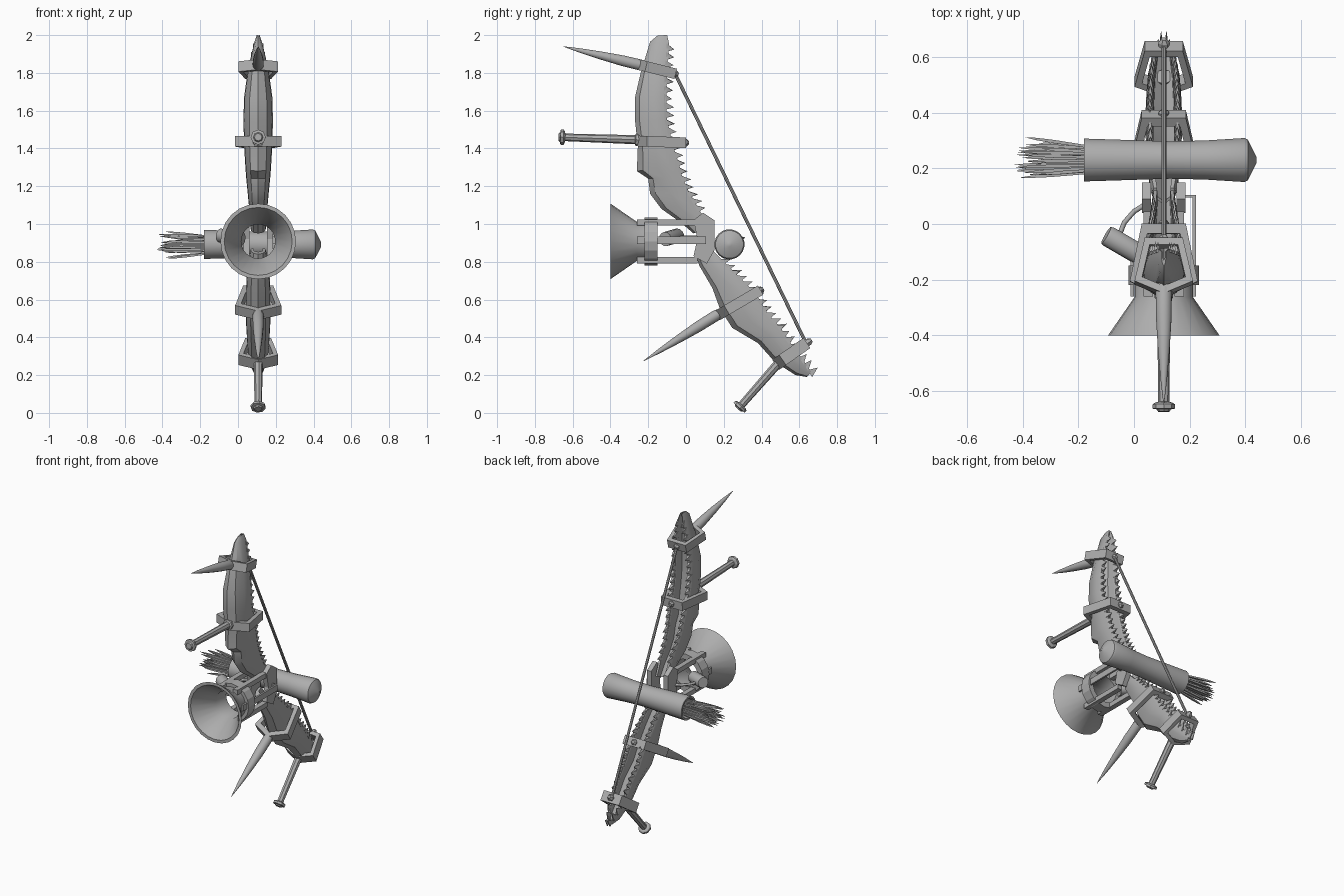
import bpy, bmesh, math, random
from mathutils import Vector

if "Cube" in bpy.data.objects:
    bpy.data.objects.remove(bpy.data.objects["Cube"])

random.seed(4)
CX = 0.107                      # centre plane of the bow
grey = bpy.data.materials.new("bone_grey")
grey.diffuse_color = (0.42, 0.42, 0.42, 1)
grey.use_nodes = True
grey.node_tree.nodes["Principled BSDF"].inputs["Base Color"].default_value = grey.diffuse_color


def finish(name, bm, smooth=False):
    bmesh.ops.recalc_face_normals(bm, faces=bm.faces)
    me = bpy.data.meshes.new(name)
    bm.to_mesh(me)
    bm.free()
    me.materials.append(grey)
    ob = bpy.data.objects.new(name, me)
    bpy.context.collection.objects.link(ob)
    if smooth:
        bpy.ops.object.select_all(action='DESELECT')
        ob.select_set(True)
        bpy.context.view_layer.objects.active = ob
        bpy.ops.object.shade_smooth_by_angle(angle=math.radians(35))
    return ob


def loft(bm, rings, closed=False):
    """Skin point rings; cap the ends, or join last ring to first."""
    vs = [[bm.verts.new(p) for p in r] for r in rings]
    n = len(vs[0])
    pairs = list(zip(vs, vs[1:])) + ([(vs[-1], vs[0])] if closed else [])
    for a, b in pairs:
        for i in range(n):
            j = (i + 1) % n
            bm.faces.new((a[i], a[j], b[j], b[i]))
    if not closed:
        bm.faces.new(vs[0])
        bm.faces.new(vs[-1])


def lathe(bm, p0, p1, profile, sides=12, closed=False):
    """Revolve (fraction along p0-p1, radius) pairs."""
    p0, p1 = Vector(p0), Vector(p1)
    d = (p1 - p0).normalized()
    u = d.orthogonal().normalized()
    v = d.cross(u)
    ang = [2 * math.pi * i / sides for i in range(sides)]
    loft(bm, [[p0.lerp(p1, t) + r * (math.cos(a) * u + math.sin(a) * v) for a in ang]
              for t, r in profile], closed)


def turned(name, p0, p1, profile, sides=12, closed=False, smooth=True):
    bm = bmesh.new()
    lathe(bm, p0, p1, profile, sides, closed)
    return finish(name, bm, smooth)


def box(bm, lo, hi):
    (a, b, c), (d, e, f) = lo, hi
    loft(bm, [[(x, b, c), (x, e, c), (x, e, f), (x, b, f)] for x in (a, d)])


# Jaw limbs: (outer y, outer z, inner y, inner z, half width)
UPPER = [(-.15, 1.998, -.10, 2.0, .008), (-.19, 1.965, -.09, 1.955, .022),
         (-.24, 1.80, -.10, 1.82, .055), (-.27, 1.67, -.105, 1.67, .075),
         (-.27, 1.55, -.10, 1.55, .078), (-.255, 1.41, -.07, 1.42, .075),
         (-.26, 1.28, -.035, 1.31, .068), (-.20, 1.24, -.02, 1.25, .064),
         (-.19, 1.16, .015, 1.17, .056), (-.13, 1.08, .05, 1.11, .05),
         (-.03, 1.01, .085, 1.05, .045), (.04, .95, .12, .98, .04)]
LOWER = [(.05, .84, .13, .87, .04), (.07, .78, .18, .82, .052),
         (.14, .66, .28, .72, .062), (.18, .55, .37, .63, .066),
         (.245, .45, .43, .53, .066), (.38, .37, .50, .45, .062),
         (.47, .27, .56, .36, .056), (.58, .20, .62, .28, .038),
         (.64, .19, .665, .215, .012)]
# Half of the open trough section: (width fraction, depth fraction)
SECTION = [(0, 0), (.6, .14), (.95, .5), (1, .8), (.9, 1), (.6, 1), (.55, .6), (0, .4)]


def limb(name, rows):
    sec = SECTION + [(-x, t) for x, t in SECTION[-2:0:-1]]
    bm = bmesh.new()
    loft(bm, [[(CX + x * w, oy + (iy - oy) * t, oz + (iz - oz) * t) for x, t in sec]
              for oy, oz, iy, iz, w in rows])
    finish(name, bm, True)


def teeth(name, rows, step):
    """Pointed teeth at equal steps along both trough rims."""
    bm = bmesh.new()
    carry = step * .5
    for a, b in zip(rows, rows[1:]):
        pa, pb = Vector((0, a[2], a[3])), Vector((0, b[2], b[3]))
        seg = (pb - pa).length
        along = (pb - pa) / seg
        while carry < seg:
            t = carry / seg
            row = [p + (q - p) * t for p, q in zip(a, b)]
            out = Vector((0, row[2] - row[0], row[3] - row[1])).normalized()
            for s in (-1, 1):
                root = Vector((CX + s * row[4] * .76, row[2], row[3])) - out * .012
                size = random.uniform(.85, 1.15)
                w, h = Vector((row[4] * .16 + .002, 0, 0)), along * .022
                base = [bm.verts.new(root + x) for x in (w + h, w - h, -w - h, -w + h)]
                tip = bm.verts.new(root + out * .047 * size + along * .008)
                bm.faces.new(base)
                for i in range(4):
                    bm.faces.new((base[i], base[(i + 1) % 4], tip))
            carry += step
        carry -= seg
    finish(name, bm)


limb("upper_jaw_limb", UPPER)
limb("lower_jaw_limb", LOWER)
teeth("upper_teeth", UPPER[1:-1], .044)
teeth("lower_teeth", LOWER[1:], .042)


def band(name, front, back, w, h=.056):
    """Five-sided collar from front point to flat back, in the y-z plane."""
    f, b = Vector((CX, *front)), Vector((CX, *back))
    d = b - f
    up = Vector((1, 0, 0)).cross(d).normalized() * (h / 2)
    pent = [(0, 0), (1, .22), (.65, 1), (-.65, 1), (-1, .22)]

    def ring(k, s):
        return [f + d * (.5 + (t - .5) * k) + Vector((x * w * k, 0, 0)) + up * s for x, t in pent]
    bm = bmesh.new()
    loft(bm, [ring(1, -1), ring(1, 1), ring(.74, 1), ring(.74, -1)], True)
    finish(name, bm)


band("top_band", (-.255, 1.845), (-.055, 1.795), .105)
band("upper_band", (-.265, 1.44), (0, 1.43), .122)
band("lower_band", (.165, .515), (.395, .65), .122)
band("bottom_band", (.475, .255), (.64, .37), .105, .065)

# Spikes and knobbed rods on the bands
SPIKE = [(0, .022), (.08, .03), (.3, .029), (.55, .022), (.8, .012), (1, .001)]
turned("top_spike", (CX, -.20, 1.832), (CX, -.65, 1.94), SPIKE)
turned("lower_spike", (CX, .19, .535), (CX, -.225, .275), SPIKE)
ROD = [(0, .034), (.08, .034), (.09, .024), (.92, .02), (.925, .031), (.94, .04), (.975, .04), (.98, .026), (1, .02)]
turned("upper_rod", (CX, -.23, 1.445), (CX, -.675, 1.46), ROD, 8, smooth=False)
turned("bottom_rod", (CX, .53, .31), (CX, .275, .02), ROD, 8, smooth=False)

# Bow string and its fastening bolts
turned("bow_string", (CX, -.06, 1.80), (CX, .64, .36), [(0, .009), (1, .009)], 8)
BOLT = [(0, .02), (.7, .02), (1, .01)]
for name, a, b in (("top_bolt", (-.08, 1.80), (-.04, 1.79)), ("upper_bolt", (-.02, 1.43), (.015, 1.43)),
                   ("lower_bolt", (.38, .64), (.41, .658)), ("bottom_bolt", (.625, .358), (.665, .386))):
    turned(name, (CX, *a), (CX, *b), BOLT, 6, smooth=False)

# Side plates holding both limbs
PLATE = [(.04, 1.02), (.09, 1.06), (.15, 1.02), (.15, .86), (.11, .79), (.04, .83), (.06, .92)]
bm = bmesh.new()
for s in (-1, 1):
    loft(bm, [[(CX + s * k, y, z) for y, z in PLATE] for k in (.046, .078)])
finish("grip_plates", bm)

# Flared horn, collar and brackets
HZ = .908
turned("horn", (CX, -.4, HZ), (CX, -.15, HZ),
       [(0, .2), (.55, .105), (1, .105), (1, .09), (.55, .09), (0, .18)], 24, True)
turned("horn_collar", (CX, -.22, HZ), (CX, -.15, HZ), [(0, .127), (1, .127), (1, .095), (0, .095)], 16, True, False)
bm = bmesh.new()
for s in (-1, 1):
    for z in (HZ - .1, HZ + .1):
        x = CX + s * .055
        box(bm, (x - .017, -.26, z - .016), (x + .017, .06, z + .016))
box(bm, (CX + .103, -.26, .895), (CX + .115, .105, .935))
box(bm, (CX + .07, .095, .895), (CX + .115, .105, .935))
box(bm, (CX - .119, -.26, .895), (CX - .107, -.13, .935))
finish("horn_brackets", bm)

# Side handle with its curved arm
turned("side_handle", (-.10, -.04, .94), (.02, -.11, .92), [(0, .034), (.06, .038), (1, .038)], 12)
arm = bpy.data.curves.new("handle_arm", 'CURVE')
arm.dimensions, arm.bevel_depth, arm.bevel_resolution, arm.use_fill_caps = '3D', .009, 1, True
sp = arm.splines.new('POLY')
path = [(.04, .07), (0, .045), (-.035, .005), (-.06, -.06)]
sp.points.add(len(path) - 1)
for p, (x, y) in zip(sp.points, path):
    p.co = (x, y, .93, 1)
arm.materials.append(grey)
bpy.context.collection.objects.link(bpy.data.objects.new("handle_arm", arm))

# Cross barrel with hollow left end
BY, BZ, X0, X1 = .23, .892, -.18, .44
turned("cross_barrel", (X0, BY, BZ), (X1, BY, BZ),
       [(.08, .05), (0, .066), (0, .078), (.25, .073), (.5, .068), (.7, .071), (.93, .08), (.95, .074), (1, .012)], 20)

# Ragged bristles spilling from the barrel
bm = bmesh.new()
for i in range(30):
    a = i * 2.4
    r = .062 * math.sqrt((i + .5) / 30)
    c, s = math.cos(a), math.sin(a)
    k = random.uniform(1.05, 1.5)
    root = (X0 + .045, BY + r * c * .8, BZ + r * s * .8)
    tip = (random.uniform(-.43, -.33), BY + r * c * k, BZ + r * s * (k - .15))
    lathe(bm, root, tip, [(0, .006), (.6, .0085), (.85, .006), (1, .0008)], 4)
finish("bristles", bm)
